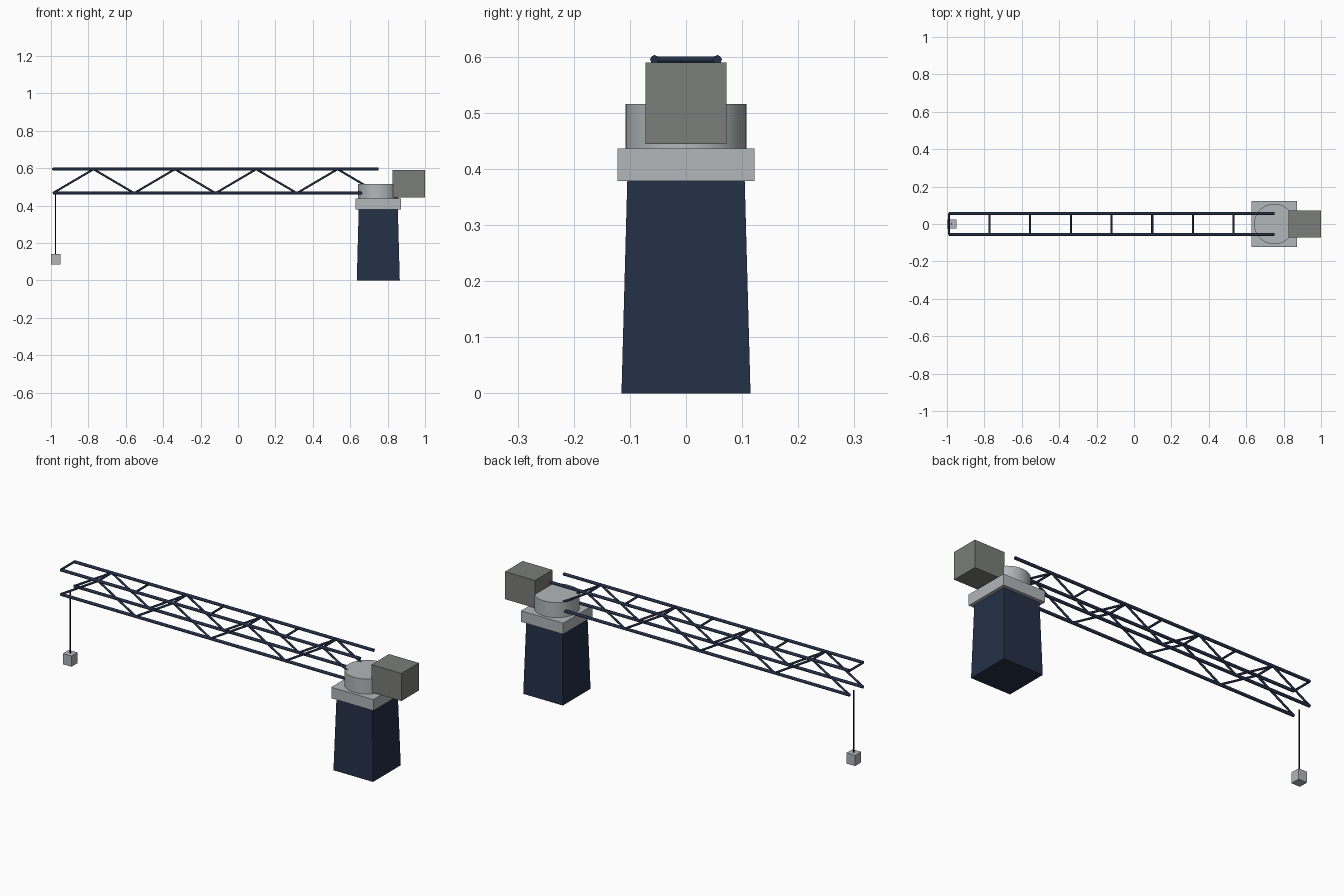
import bpy
import math
from mathutils import Vector

cube = bpy.data.objects.get("Cube")
if cube:
    bpy.data.objects.remove(cube, do_unlink=True)


def material(name, rgb):
    linear = [((c / 255 + 0.055) / 1.055) ** 2.4 for c in rgb] + [1.0]
    mat = bpy.data.materials.new(name)
    mat.use_nodes = True
    mat.diffuse_color = linear
    mat.node_tree.nodes["Principled BSDF"].inputs["Base Color"].default_value = linear
    return mat


navy = material("navy steel", (36, 48, 72))
grey = material("light grey", (178, 183, 186))
ballast = material("ballast grey", (122, 125, 120))
black = material("cable black", (22, 23, 27))


def finish(name, mat):
    obj = bpy.context.object
    obj.name = name
    obj.data.materials.append(mat)
    return obj


def box(name, mat, center, size):
    bpy.ops.mesh.primitive_cube_add(size=1, location=center)
    obj = finish(name, mat)
    for v in obj.data.vertices:
        v.co = [c * s for c, s in zip(v.co, size)]
    return obj


def rod(name, mat, start, end, radius, sides=8):
    start, end = Vector(start), Vector(end)
    axis = end - start
    bpy.ops.mesh.primitive_cylinder_add(
        vertices=sides, radius=radius, depth=axis.length, location=(start + end) / 2,
        rotation=axis.to_track_quat("Z", "Y").to_euler())
    obj = finish(name, mat)
    bpy.ops.object.shade_smooth_by_angle(angle=math.radians(50))
    return obj


# Tapered tower
PIVOT = 0.75
tower = box("tower", navy, (PIVOT, 0, 0.19), (0.23, 0.23, 0.38))
for v in tower.data.vertices:
    if v.co.z > 0:
        v.co.x *= 0.91
        v.co.y *= 0.91

# Platform, turntable and counterweight
box("platform", grey, (PIVOT, 0, 0.408), (0.245, 0.245, 0.058))
rod("turntable", grey, (PIVOT, 0, 0.437), (PIVOT, 0, 0.516), 0.108, 48)
box("counterweight", ballast, (0.913, 0, 0.517), (0.174, 0.145, 0.145))

# Lattice jib: chords, zigzag braces and top cross bars
TIP, LOW, HIGH, HALF, BAYS = -0.99, 0.467, 0.595, 0.056, 8
step = (PIVOT - TIP) / BAYS


def node(i, y):
    return (TIP + i * step, y, HIGH if i % 2 else LOW)


for side, y in (("front", -HALF), ("back", HALF)):
    rod(f"{side}_lower_chord", navy, (TIP, y, LOW), (PIVOT, y, LOW), 0.008)
    rod(f"{side}_upper_chord", navy, (TIP, y, HIGH), (PIVOT, y, HIGH), 0.008)
    for i in range(BAYS):
        rod(f"{side}_brace_{i}", navy, node(i, y), node(i + 1, y), 0.0055)
for i in range(BAYS):
    x = TIP + i * step
    rod(f"cross_bar_{i}", navy, (x, -HALF, HIGH), (x, HALF, HIGH), 0.0055)

# Hoist cable and hook block
rod("hoist_cable", black, (-0.975, 0, 0.13), (-0.975, 0, LOW), 0.003)
box("hook_block", grey, (-0.975, 0, 0.113), (0.05, 0.05, 0.056))
